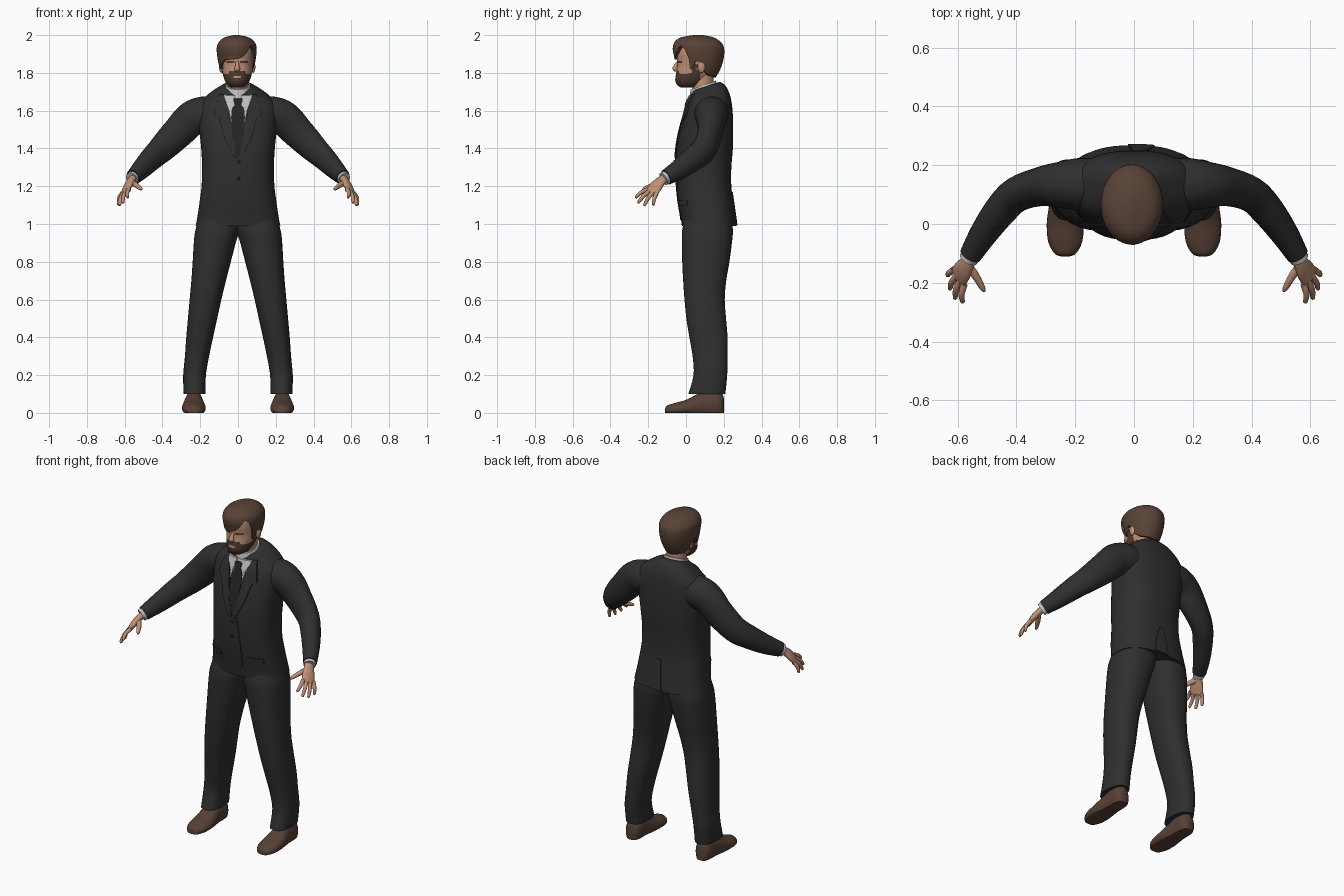
import bpy, bmesh, math
from mathutils import Vector

if "Cube" in bpy.data.objects:
    bpy.data.objects.remove(bpy.data.objects["Cube"])


def material(name, rgb):
    m = bpy.data.materials.new(name)
    m.diffuse_color = (*rgb, 1)
    m.use_nodes = True
    m.node_tree.nodes["Principled BSDF"].inputs["Base Color"].default_value = m.diffuse_color
    return m


SUIT = material("charcoal cloth", (0.028, 0.028, 0.029))
TIE = material("black silk", (0.018, 0.018, 0.021))
SHIRT = material("pale grey shirt", (0.52, 0.52, 0.53))
SKIN = material("skin", (0.52, 0.28, 0.18))
HAIR = material("brown hair", (0.098, 0.055, 0.037))
BEARD = material("dark beard", (0.075, 0.04, 0.027))
SHOE = material("brown leather", (0.095, 0.052, 0.036))


def resample(rows, steps):
    """Smooth curve through rows of numbers."""
    out = []
    for i in range(len(rows) - 1):
        p0, p1, p2, p3 = (rows[max(0, min(len(rows) - 1, i + k))] for k in (-1, 0, 1, 2))
        for j in range(steps):
            t = j / steps
            out.append(tuple(0.5 * (2 * b + (c - a) * t + (2 * a - 5 * b + 4 * c - d) * t * t
                                    + (3 * b - a - 3 * c + d) * t ** 3)
                             for a, b, c, d in zip(p0, p1, p2, p3)))
    return out + [tuple(rows[-1])]


def lookup(rows, z):
    """Linear interpolation in rows sorted by their first number."""
    if z <= rows[0][0]:
        return rows[0]
    for a, b in zip(rows, rows[1:]):
        if z <= b[0]:
            t = (z - a[0]) / max(b[0] - a[0], 1e-6)
            return tuple(p + (q - p) * t for p, q in zip(a, b))
    return rows[-1]


def finish(name, bm, mats, angle=50):
    bmesh.ops.recalc_face_normals(bm, faces=bm.faces)
    me = bpy.data.meshes.new(name)
    bm.to_mesh(me)
    bm.free()
    for m in mats:
        me.materials.append(m)
    ob = bpy.data.objects.new(name, me)
    bpy.context.collection.objects.link(ob)
    bpy.ops.object.select_all(action='DESELECT')
    ob.select_set(True)
    bpy.context.view_layer.objects.active = ob
    bpy.ops.object.shade_smooth_by_angle(angle=math.radians(angle))
    return ob


def loft(name, rings, mats, side=1, warp=None):
    bm = bmesh.new()
    loops = []
    for ring in rings:
        pts = [warp(Vector(p)) if warp else Vector(p) for p in ring]
        loops.append([bm.verts.new((p.x * side, p.y, p.z)) for p in pts])
    n = len(loops[0])
    for a, b in zip(loops, loops[1:]):
        for i in range(n):
            bm.faces.new((a[i], a[(i + 1) % n], b[(i + 1) % n], b[i]))
    bm.faces.new(loops[0])
    bm.faces.new(loops[-1])
    return finish(name, bm, mats)


def power(v, e):
    return math.copysign(abs(v) ** (2 / e), v)


def stack(name, rows, mats, n=40, e=2.0, steps=4, side=1, warp=None):
    """Horizontal sections: z, left x, right x, front y, back y."""
    rings = []
    for z, x0, x1, y0, y1 in resample(rows, steps):
        rings.append([((x0 + x1) / 2 + (x1 - x0) / 2 * power(math.cos(k * math.tau / n), e),
                       (y0 + y1) / 2 + (y1 - y0) / 2 * power(math.sin(k * math.tau / n), e), z)
                      for k in range(n)])
    return loft(name, rings, mats, side, warp)


def tube(name, pts, mats, hint=(0, 0, 1), n=16, steps=4, side=1):
    """Sections along a path: x, y, z, side radius, up radius."""
    rows = resample(pts, steps)
    rings = []
    for i, r in enumerate(rows):
        t = (Vector(rows[min(i + 1, len(rows) - 1)][:3]) - Vector(rows[max(i - 1, 0)][:3])).normalized()
        u = t.cross(Vector(hint)).normalized()
        v = u.cross(t)
        rings.append([Vector(r[:3]) + u * r[3] * math.cos(a) + v * r[4] * math.sin(a)
                      for a in (k * math.tau / n for k in range(n))])
    return loft(name, rings, mats, side)


def blob(name, loc, size, mat):
    bm = bmesh.new()
    bmesh.ops.create_uvsphere(bm, u_segments=16, v_segments=10, radius=1)
    for v in bm.verts:
        v.co = Vector(loc) + Vector(a * b for a, b in zip(v.co, size))
    return finish(name, bm, [mat])


# Jacket body, its neck opening tilted down at the front
JACKET = [(z, -w, w, f, b) for z, w, f, b in (
    (0.99, .224, -.022, .268), (1.05, .213, -.03, .26), (1.12, .203, -.042, .25),
    (1.2, .193, -.05, .24), (1.3, .19, -.055, .24), (1.4, .195, -.05, .248),
    (1.5, .205, -.032, .25), (1.58, .212, -.01, .248), (1.64, .2, .004, .24),
    (1.68, .16, .015, .225), (1.71, .115, .024, .205), (1.73, .082, .04, .18))]
JE = 2.5
JROWS = resample(JACKET, 4)


def tilt(p):
    if p.z > 1.6:
        p.z += (p.y - .11) * .3 * (p.z - 1.6) / .12
    return p


stack("jacket", JACKET, [SUIT], n=56, e=JE, warp=tilt)


def panel(name, rows, mat, off, side=1, face=-1):
    """Thin plate lying on the jacket: rows of z, first x, last x."""
    bm = bmesh.new()
    rows = resample(rows, 4)
    layers = []
    for o in (off, -.01):
        grid = []
        for z, a, b in rows:
            _, x0, x1, y0, y1 = lookup(JROWS, z)
            line = []
            for k in range(7):
                x = a + (b - a) * k / 6
                q = min(.98, abs(x) / x1)
                y = (y0 + y1) / 2 + face * ((y1 - y0) / 2 * (1 - q ** JE) ** (1 / JE) + o)
                p = tilt(Vector((x, y, z)))
                line.append(bm.verts.new((p.x * side, p.y, p.z)))
            grid.append(line)
        layers.append(grid)
        for r, s in zip(grid, grid[1:]):
            for k in range(6):
                bm.faces.new((r[k], r[k + 1], s[k + 1], s[k]))
    edge = [[*g[0], *[r[-1] for r in g[1:-1]], *g[-1][::-1], *[r[0] for r in g[-2:0:-1]]] for g in layers]
    for k in range(len(edge[0])):
        m = (k + 1) % len(edge[0])
        bm.faces.new((edge[0][k], edge[0][m], edge[1][m], edge[1][k]))
    return finish(name, bm, [mat], 35)


# Shirt front, tie, front overlap, back vent and buttons
panel("shirt_front", [(1.4, -.008, .008), (1.5, -.028, .028), (1.6, -.046, .046),
                      (1.65, -.06, .06), (1.7, -.072, .072)], SHIRT, .003)
panel("tie", [(1.37, -.004, .004), (1.43, -.02, .02), (1.52, -.034, .034), (1.6, -.034, .034),
              (1.645, -.017, .017)], TIE, .007)
panel("tie_knot", [(1.64, -.016, .016), (1.66, -.022, .022), (1.685, -.024, .024)], TIE, .012)
panel("front_overlap", [(1.02, -.035, -.028), (1.06, -.012, .05), (1.2, -.012, .05),
                        (1.36, -.006, .03)], SUIT, .004)
panel("back_vent", [(.995, -.02, .07), (1.1, -.01, .05), (1.17, -.003, .02)], SUIT, .005, face=1)
for i, z in enumerate((1.24, 1.33)):
    blob(f"button_{i + 1}", (.004, -.062, z), (.008, .005, .008), TIE)

# Neck and shirt collar
tube("neck", [(0, .1, 1.62, .056, .058), (0, .092, 1.7, .055, .056), (0, .085, 1.79, .058, .06)],
     [SKIN], hint=(0, 1, 0), n=28)
stack("shirt_collar", [(1.66, -.085, .085, .015, .185), (1.71, -.073, .073, .02, .168),
                       (1.742, -.064, .064, .025, .158)], [SHIRT], n=32, warp=tilt)

for side, tag in ((-1, "right"), (1, "left")):
    # Lapel, collar leaf and pocket flap
    panel(f"{tag}_lapel", [(1.35, 0, .015), (1.45, .024, .068), (1.555, .043, .1), (1.575, .047, .125),
                           (1.65, .06, .115), (1.705, .073, .1)], SUIT, .008, side)
    panel(f"{tag}_collar_leaf", [(1.615, .036, .042), (1.65, .024, .056), (1.68, .012, .068),
                                 (1.705, .022, .074)], SHIRT, .009, side)
    panel(f"{tag}_pocket_flap", [(1.095, .085, .17), (1.125, .085, .17)], SUIT, .006, side)

    # Trouser leg
    stack(f"{tag}_trouser_leg", [
        (.1, .172, .288, .012, .208), (.2, .17, .29, .04, .218), (.3, .153, .281, .035, .22),
        (.4, .132, .274, .018, .22), (.5, .11, .265, .002, .212), (.6, .088, .256, -.008, .205),
        (.7, .064, .247, -.015, .213), (.8, .038, .24, -.02, .23), (.9, .012, .234, -.022, .243),
        (.97, -.008, .225, -.02, .248), (1.06, -.01, .195, .0, .235)], [SUIT], e=2.3, side=side)

    # Shoe with a flat sole
    shoe = []
    for y, w, h in resample([(-.11, .015, .03), (-.1, .037, .045), (-.06, .058, .058), (0, .063, .075),
                             (.05, .057, .1), (.1, .05, .122), (.16, .048, .122), (.19, .036, .11),
                             (.2, .016, .085)], 4):
        shoe.append([(.234 + w * math.cos(a), y, max(.006, h * (.42 + .58 * math.sin(a))))
                     for a in (k * math.tau / 28 for k in range(28))])
    loft(f"{tag}_shoe", [[(x, y, z - .006) for x, y, z in r] for r in shoe], [SHOE], side)

    # Sleeve and shirt cuff
    tube(f"{tag}_sleeve", [
        (.1, .135, 1.585, .085, .085), (.18, .135, 1.583, .09, .092), (.245, .133, 1.558, .08, .092),
        (.315, .128, 1.487, .067, .086), (.4, .1, 1.402, .06, .075), (.455, .045, 1.35, .056, .066),
        (.51, -.03, 1.293, .048, .055), (.556, -.105, 1.247, .038, .042)], [SUIT], n=28, side=side)
    tube(f"{tag}_shirt_cuff", [(.545, -.088, 1.256, .033, .036), (.563, -.119, 1.238, .033, .036)],
         [SHIRT], n=24, steps=1, side=side)

    # Hand
    normal = (.525, -.165, .465)
    tube(f"{tag}_palm", [(.555, -.11, 1.245, .026, .02), (.57, -.137, 1.224, .03, .019),
                         (.584, -.16, 1.198, .038, .018), (.597, -.182, 1.168, .038, .013),
                         (.6, -.187, 1.16, .03, .008)], [SKIN], normal, side=side)
    tips = ((.584, -.268, 1.14), (.61, -.255, 1.112), (.628, -.222, 1.098), (.635, -.175, 1.1))
    for i, tip in enumerate(tips):
        k = Vector((.578, -.205, 1.182)) + Vector((.034, .05, -.018)) * (i / 3)
        m = k.lerp(Vector(tip), .5) + Vector((.006, -.002, .005))
        e = k.lerp(Vector(tip), .93)
        tube(f"{tag}_finger_{i + 1}", [(*k, .012, .012), (*m, .0105, .0105), (*e, .008, .008),
                                       (*tip, .003, .003)], [SKIN], normal, n=10, side=side)
    tube(f"{tag}_thumb", [(.568, -.14, 1.222, .016, .016), (.54, -.175, 1.206, .014, .014),
                          (.516, -.217, 1.188, .01, .01), (.508, -.23, 1.182, .003, .003)],
         [SKIN], normal, n=10, side=side)

    # Ear
    blob(f"{tag}_ear", (side * .084 - .004, .082, 1.832), (.012, .02, .032), SKIN)

# Head, with beard and brows assigned by face position
head = stack("head", [(z, -w - .004, w - .004, f, b) for z, w, f, b in (
    (1.722, .03, -.026, .05), (1.735, .05, -.046, .08), (1.76, .066, -.057, .11),
    (1.8, .078, -.052, .15), (1.84, .083, -.046, .175), (1.87, .085, -.048, .185),
    (1.9, .086, -.05, .188), (1.94, .082, -.04, .18), (1.97, .06, -.01, .15),
    (1.985, .03, .03, .11))], [SKIN, BEARD], n=80, e=2.15, steps=8)
for f in head.data.polygons:
    x, y, z = f.center
    ax = abs(x + .004)
    jaw = z < 1.795 + .22 * max(0, y) and y < .075
    lip = ax < .02 and 1.775 < z < 1.786 and y < 0
    moustache = ax < .045 and 1.79 < z < 1.812 and y < 0
    brow = .014 < ax < .055 and 1.853 < z < 1.863 and y < 0
    sideburn = .03 < y < .06 and z < 1.85
    f.material_index = int((jaw or moustache or brow or sideburn) and not lip)
tube("nose", [(-.004, -.04, 1.862, .008, .006), (-.004, -.053, 1.84, .01, .01),
              (-.004, -.058, 1.822, .016, .014), (-.004, -.048, 1.812, .012, .008)],
     [SKIN], hint=(0, 1, 0), n=14)

# Hair shell rising from a swept hairline: angle from the front, height
CAP = resample([(1.76, .074, -.045, .148), (1.8, .086, -.056, .172), (1.84, .095, -.057, .19),
                (1.88, .102, -.062, .2), (1.92, .106, -.07, .203), (1.95, .102, -.067, .195),
                (1.975, .084, -.05, .17), (1.99, .058, -.02, .14), (2.0, .015, .04, .09)], 5)
LINE = [(-180, 1.775), (-130, 1.785), (-105, 1.81), (-95, 1.86), (-80, 1.86), (-76, 1.82), (-66, 1.82),
        (-62, 1.845), (-40, 1.868), (0, 1.873), (15, 1.88), (30, 1.905), (45, 1.945), (58, 1.925),
        (66, 1.87), (68, 1.82), (76, 1.82), (80, 1.86), (95, 1.86), (105, 1.81), (130, 1.785), (180, 1.775)]
rings = []
for j in range(-1, 25):
    ring = []
    for k in range(120):
        deg = -180 + 3 * k
        low = lookup(LINE, deg)[1]
        z = low + (2.0 - low) * math.sin(max(j, 0) / 24 * math.pi / 2)
        _, w, y0, y1 = lookup(CAP, z)
        s = .8 if j < 0 else 1
        a = math.radians(deg)
        ring.append((-.007 + s * w * math.sin(a), (y0 + y1) / 2 - s * (y1 - y0) / 2 * math.cos(a), z))
    rings.append(ring)
loft("hair", rings, [HAIR])
